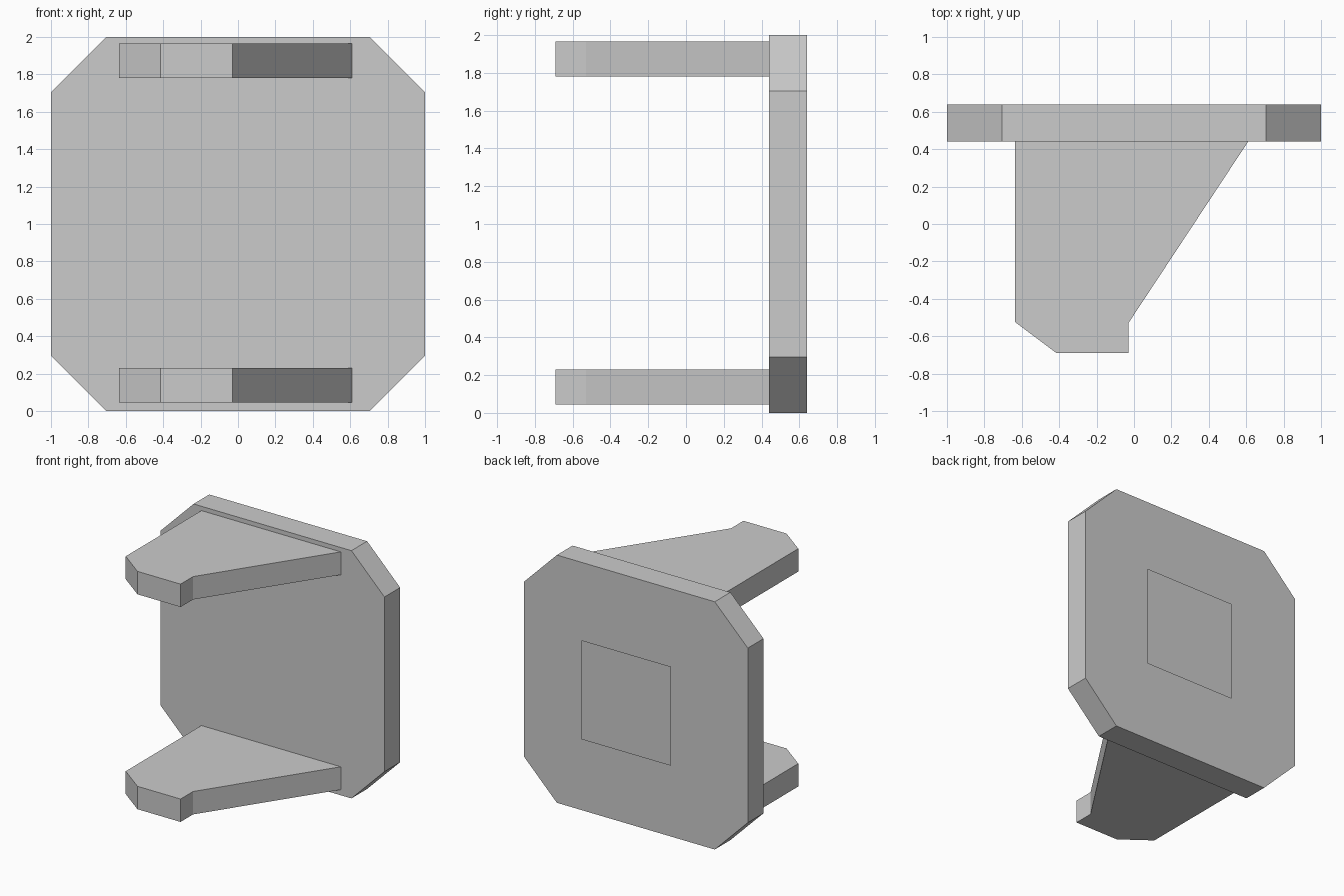
import bpy, bmesh
from mathutils import Vector

if "Cube" in bpy.data.objects:
    bpy.data.objects.remove(bpy.data.objects["Cube"])


def extruded(name, points, offset):
    """Make a flat profile; give it thickness along offset if there is one."""
    bm = bmesh.new()
    face = bm.faces.new([bm.verts.new(p) for p in points])
    if offset:
        new = bmesh.ops.extrude_face_region(bm, geom=[face], use_keep_orig=True)["geom"]
        bmesh.ops.translate(bm, vec=Vector(offset),
                            verts=[g for g in new if isinstance(g, bmesh.types.BMVert)])
        bmesh.ops.recalc_face_normals(bm, faces=bm.faces[:])
    mesh = bpy.data.meshes.new(name)
    bm.to_mesh(mesh)
    bm.free()
    obj = bpy.data.objects.new(name, mesh)
    bpy.context.collection.objects.link(obj)
    return obj


# Upright plate with clipped corners
c = 0.705
octagon = [(-1, -c), (-c, -1), (c, -1), (1, -c), (1, c), (c, 1), (-c, 1), (-1, c)]
extruded("back_plate", [(x, 0.44, z + 1) for x, z in octagon], (0, 0.2, 0))

# Two matching arms, tapering forward
arm = [(-0.635, 0.44), (-0.635, -0.525), (-0.415, -0.69),
       (-0.03, -0.69), (-0.03, -0.53), (0.61, 0.44)]
for name, z in (("lower_arm", 0.045), ("upper_arm", 1.78)):
    extruded(name, [(x, y, z) for x, y in arm], (0, 0, 0.185))

# Thin square sheet just behind the plate, facing backward
square = [(-0.35, 0.6), (-0.35, 1.4), (0.45, 1.4), (0.45, 0.6)]
extruded("rear_panel", [(x, 0.69, z) for x, z in square], None)
